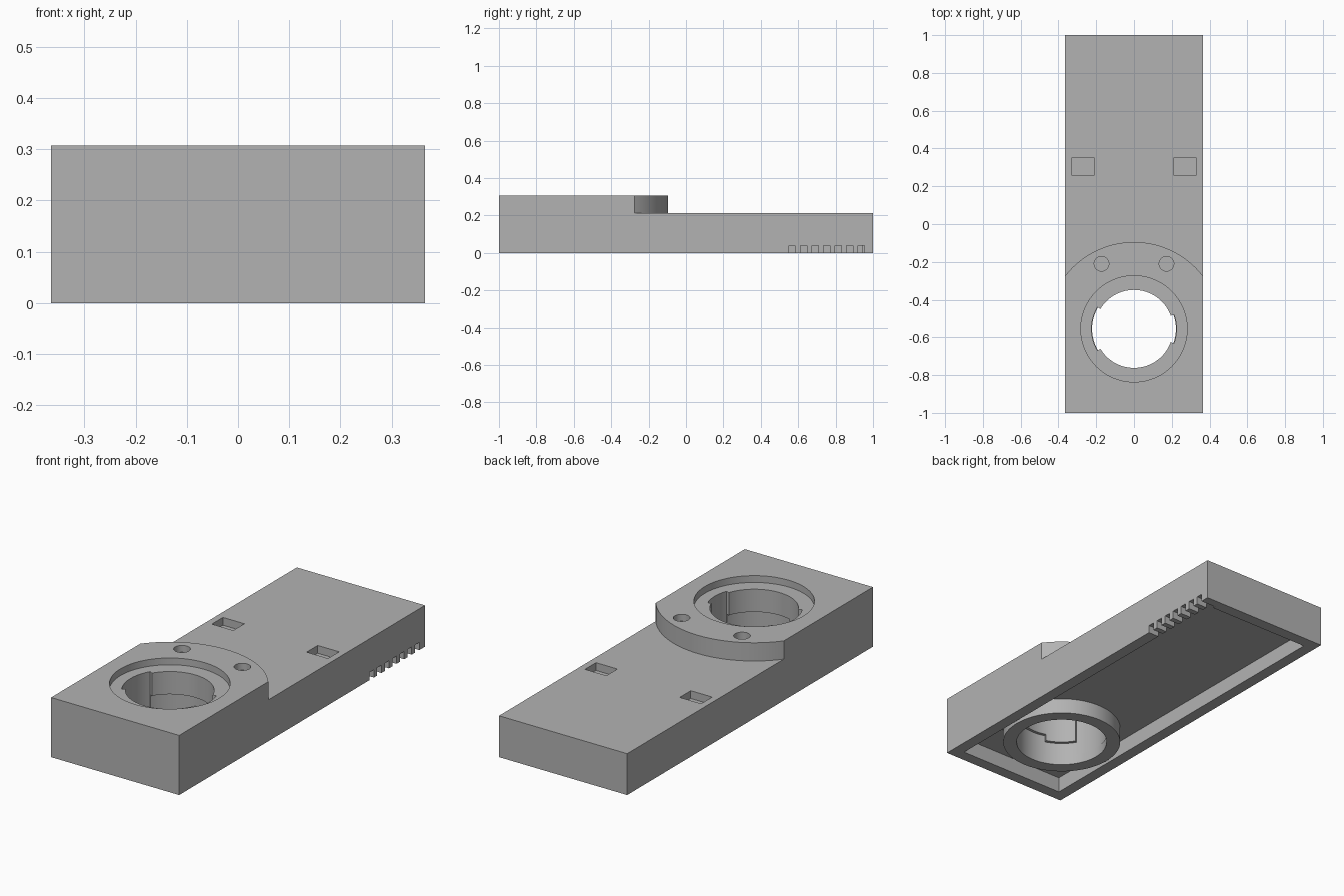
import bpy, bmesh
from math import cos, sin, radians

if "Cube" in bpy.data.objects:
    bpy.data.objects.remove(bpy.data.objects["Cube"], do_unlink=True)

CY = -0.555            # y of the socket axis
HALF_W, TOP, DECK, CEILING = 0.365, 0.307, 0.213, 0.08

grey = bpy.data.materials.new("plain_grey")
grey.use_nodes = True
colour = (0.45, 0.45, 0.45, 1)
grey.diffuse_color = colour
grey.node_tree.nodes["Principled BSDF"].inputs["Base Color"].default_value = colour


def prism(name, points, z0, z1):
    """Extrude a flat outline from z0 to z1."""
    bm = bmesh.new()
    face = bm.faces.new([bm.verts.new((x, y, z0)) for x, y in points])
    side = bmesh.ops.extrude_face_region(bm, geom=[face])["geom"]
    moved = [v for v in side if isinstance(v, bmesh.types.BMVert)]
    bmesh.ops.translate(bm, verts=moved, vec=(0, 0, z1 - z0))
    bmesh.ops.recalc_face_normals(bm, faces=bm.faces)
    mesh = bpy.data.meshes.new(name)
    bm.to_mesh(mesh)
    bm.free()
    mesh.materials.append(grey)
    obj = bpy.data.objects.new(name, mesh)
    bpy.context.collection.objects.link(obj)
    return obj


def box(name, x0, x1, y0, y1, z0, z1):
    return prism(name, [(x0, y0), (x1, y0), (x1, y1), (x0, y1)], z0, z1)


def arc(r, a0, a1, n, x=0, y=CY):
    angles = [radians(a0 + (a1 - a0) * i / n) for i in range(n + 1)]
    return [(x + r * cos(a), y + r * sin(a)) for a in angles]


def disc(name, r, z0, z1, x=0, y=CY, n=96):
    return prism(name, arc(r, 0, 360, n, x, y)[:-1], z0, z1)


def sector(name, r0, r1, a0, a1, z0, z1):
    return prism(name, arc(r1, a0, a1, 16) + arc(r0, a1, a0, 16), z0, z1)


def cut(obj, cutter):
    """Subtract the cutter for good and remove it."""
    mod = obj.modifiers.new("cut", 'BOOLEAN')
    mod.operation, mod.solver, mod.object = 'DIFFERENCE', 'EXACT', cutter
    cutter.hide_render = True
    deps = bpy.context.evaluated_depsgraph_get()
    mesh = bpy.data.meshes.new_from_object(obj.evaluated_get(deps))
    obj.modifiers.clear()
    obj.data = mesh
    bpy.data.objects.remove(cutter, do_unlink=True)


# Body block, lowered to the deck beyond the round shoulder
body = box("housing", -HALF_W, HALF_W, -1, 1, 0, TOP)
cut(body, prism("deck_cutter", arc(0.46, 25, 155, 64) + [(-0.6, 1.1), (0.6, 1.1)],
                DECK, 0.5))

# Hollow underside, leaving the socket ring standing
cavity = box("cavity_cutter", -0.305, 0.305, -0.94, 0.94, -0.1, CEILING)
cut(cavity, disc("ring_core", 0.2885, -0.2, 0.3))
cut(body, cavity)

# Socket: lower bore with two stops, throat, top recess
bore = disc("bore_cutter", 0.222, -0.1, 0.155)
for a0, a1 in ((205, 252), (14, 61)):
    cut(bore, sector("stop", 0.2, 0.3, a0, a1, 0.12, 0.2))
cut(body, bore)
cut(body, disc("throat_cutter", 0.207, 0.05, 0.5))
cut(body, disc("recess_cutter", 0.2815, 0.272, 0.5))

# Two key slots of different width in the throat
for middle, half in ((180, 31), (0, 20)):
    cut(body, sector("key_cutter", 0.15, 0.225, middle - half, middle + half, 0.05, 0.4))

# Blind round holes in the shoulder and rectangular pockets in the deck
for s in (-1, 1):
    cut(body, disc("hole_cutter", 0.039, TOP - 0.035, 0.5, s * 0.172, -0.21, 32))
    cut(body, box("pocket_cutter", s * 0.27 - 0.061, s * 0.27 + 0.061,
                  0.26, 0.35, DECK - 0.04, 0.5))

# Row of vents through the lower edge of one side wall
for i in range(7):
    y = 0.55 + i * 0.0617
    cut(body, box("vent_cutter", 0.28, 0.4, y, y + 0.034, -0.1, 0.04))

body.data.shade_smooth()
body.data.set_sharp_from_angle(angle=radians(25))
